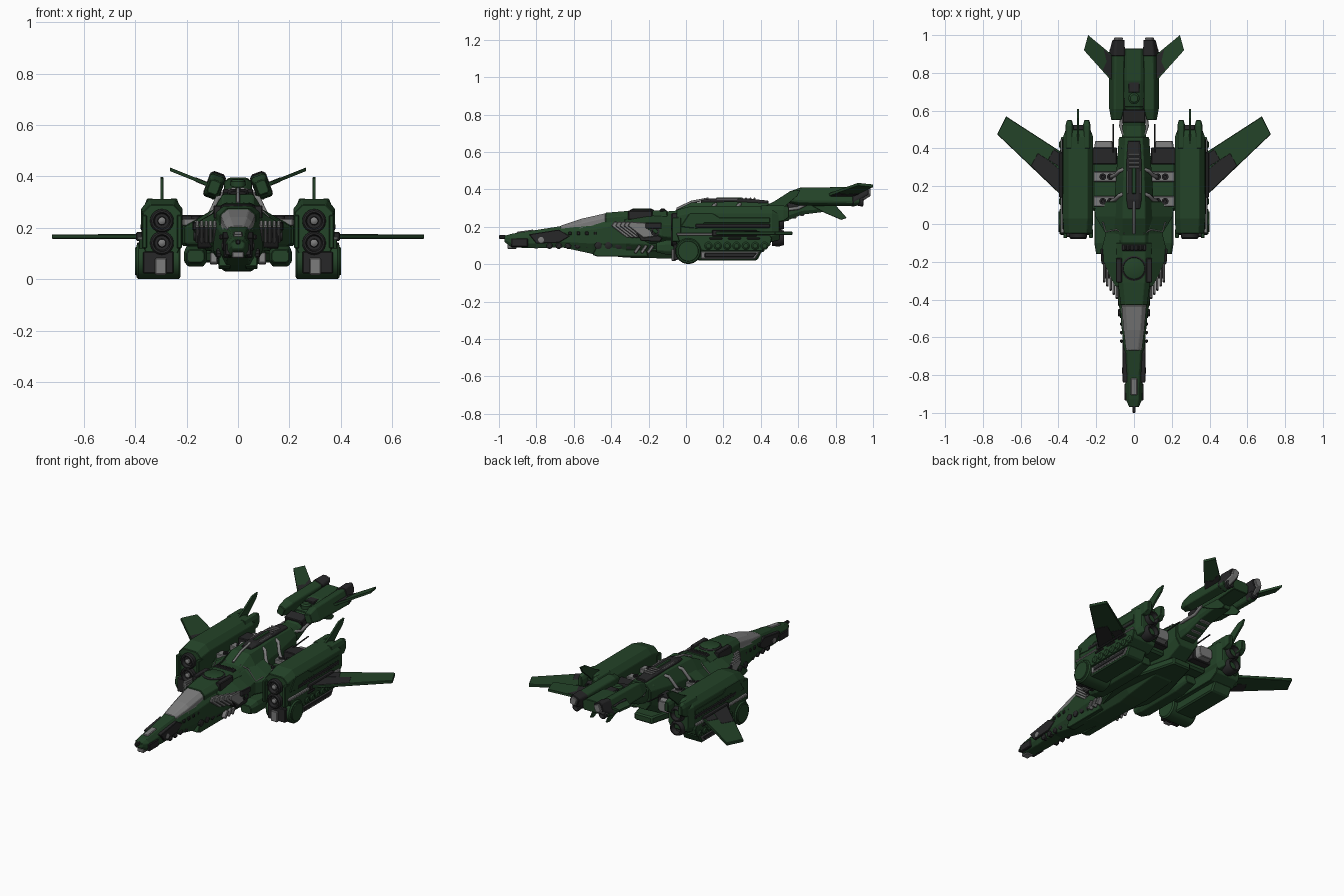
import bpy, bmesh, math
from mathutils import Matrix, Vector


def material(name, c):
    m = bpy.data.materials.new(name)
    m.diffuse_color = (*c, 1)
    return m


GREEN = material("green", (0.017, 0.056, 0.021))
DARK = material("dark", (0.02, 0.02, 0.021))
GREY = material("grey", (0.2, 0.2, 0.2))


def finish(name, bm, mat, mirror=True, bevel=0.0, smooth=False):
    bmesh.ops.recalc_face_normals(bm, faces=bm.faces)
    me = bpy.data.meshes.new(name)
    bm.to_mesh(me)
    bm.free()
    me.materials.append(mat)
    if smooth:
        me.shade_smooth()
        me.set_sharp_from_angle(angle=math.radians(35))
    ob = bpy.data.objects.new(name, me)
    bpy.context.collection.objects.link(ob)
    if bevel:
        b = ob.modifiers.new("bevel", 'BEVEL')
        b.width, b.segments = bevel, 1
    if mirror:
        ob.modifiers.new("mirror", 'MIRROR').use_mirror_merge = False
    return ob


def skin(bm, rings):
    rings = [[bm.verts.new(p) for p in r] for r in rings]
    n = len(rings[0])
    for a, b in zip(rings, rings[1:]):
        for i in range(n):
            bm.faces.new((a[i], a[(i + 1) % n], b[(i + 1) % n], b[i]))
    bm.faces.new(rings[0])
    bm.faces.new(rings[-1])


def loft(name, secs, mat=GREEN, cx=0, mirror=False, roll=0, cz=0, bevel=0.003):
    """Octagonal hull: (y, half widths top/mid/bottom, z top/upper/lower/bottom)."""
    R = Matrix.Rotation(math.radians(roll), 3, 'Y')
    c = Vector((cx, 0, cz))
    rings = []
    for y, wt, wm, wb, zt, zu, zl, zb in secs:
        half = [(wt, zt), (wm, zu), (wm, zl), (wb, zb)]
        pts = half + [(-x, z) for x, z in reversed(half)]
        rings.append([c + R @ (Vector((cx + x, y, z)) - c) for x, z in pts])
    bm = bmesh.new()
    skin(bm, rings)
    return finish(name, bm, mat, mirror, bevel)


def prism(name, pts, a, b, axis='X', mat=GREEN, mirror=True, bevel=0.003):
    """Extruded outline: axis X takes (y,z) points, Z takes (x,y) points."""
    put = (lambda p, h: (h, *p)) if axis == 'X' else (lambda p, h: (*p, h))
    bm = bmesh.new()
    skin(bm, [[put(p, h) for p in pts] for h in (a, b)])
    return finish(name, bm, mat, mirror, bevel)


def box(name, c, d, mat=GREEN, mirror=True, rot=(0, 0, 0), bevel=0.004):
    bm = bmesh.new()
    M = Matrix.Translation(c)
    for ang, ax in zip(rot, 'XYZ'):
        M = M @ Matrix.Rotation(math.radians(ang), 4, ax)
    bmesh.ops.create_cube(bm, size=1, matrix=M @ Matrix.Diagonal((*d, 1)))
    return finish(name, bm, mat, mirror, bevel)


def lathe(name, c, prof, axis='Y', mat=GREEN, mirror=True, n=20):
    """Turned part: (radius, distance along axis) profile."""
    rings = []
    for r, d in prof:
        ring = []
        for i in range(n):
            t = 2 * math.pi * i / n
            u, v = r * math.cos(t), r * math.sin(t)
            ring.append(Vector(c) + Vector({'X': (d, u, v), 'Y': (u, d, v), 'Z': (u, v, d)}[axis]))
        rings.append(ring)
    bm = bmesh.new()
    skin(bm, rings)
    return finish(name, bm, mat, mirror, smooth=True)


def pipe(name, pts, r, mat=GREY):
    cu = bpy.data.curves.new(name, 'CURVE')
    cu.dimensions, cu.bevel_depth, cu.bevel_resolution, cu.use_fill_caps = '3D', r, 2, True
    s = cu.splines.new('POLY')
    s.points.add(len(pts) - 1)
    for q, p in zip(s.points, pts):
        q.co = (*p, 1)
    cu.materials.append(mat)
    ob = bpy.data.objects.new(name, cu)
    bpy.context.collection.objects.link(ob)
    ob.modifiers.new("mirror", 'MIRROR').use_mirror_merge = False


# Fuselage from nose to the tail root
loft("fuselage", [
    (-.97, .015, .025, .018, .152, .145, .13, .118), (-.93, .024, .042, .03, .163, .14, .11, .09),
    (-.80, .027, .048, .035, .183, .15, .11, .085), (-.66, .035, .055, .04, .205, .17, .12, .09),
    (-.50, .048, .07, .045, .235, .185, .11, .055), (-.32, .055, .095, .05, .27, .22, .11, .035),
    (-.06, .06, .11, .05, .285, .24, .10, .03), (.03, .06, .11, .06, .33, .25, .10, .035),
    (.25, .055, .095, .06, .335, .26, .11, .06), (.46, .045, .08, .05, .325, .29, .21, .17)])
# Nose tip, sensors and side panels
box("nose_probe", (0, -.98, .145), (.018, .04, .02), DARK, False)
box("nose_jaw", (0, -.93, .095), (.045, .05, .025), GREY, False)
box("nose_cheek", (.035, -.89, .115), (.03, .09, .045), DARK)
box("nose_panel", (0, -.86, .172), (.035, .09, .015), GREY, False, (8, 0, 0))
prism("nose_side_panel", [(-.84, .16), (-.68, .185), (-.62, .15), (-.68, .115), (-.8, .11)], .035, .06, mat=DARK)
lathe("nose_sensor", (.05, -.775, .13), [(.016, 0), (.016, .012), (.008, .014)], 'X', GREY, n=12)
for i in range(5):
    lathe("chin_roller", (.03, -.73 + i * .05, .098), [(.017, 0), (.017, .022), (.01, .027)], 'X', DARK, n=10)
for i in range(4):
    box("cockpit_side_rib", (.066, -.62 + i * .045, .165), (.014, .018, .02), DARK)
# Canopy
loft("canopy", [(-.67, .02, .042, .045, .206, .2, .19, .18), (-.56, .034, .055, .06, .243, .22, .2, .19),
                (-.43, .042, .066, .07, .272, .25, .22, .2)], GREY)
loft("canopy_fairing", [(-.43, .045, .07, .075, .275, .25, .22, .18), (-.31, .055, .085, .09, .285, .26, .22, .18),
                        (-.1, .06, .095, .10, .287, .26, .22, .18)])
# Dorsal turret ring and dark shoulder boxes
lathe("turret_ring", (0, -.235, .28), [(.066, 0), (.066, .008), (.058, .013), (.0551, .009)], 'Z', DARK, False, 24)
lathe("turret_cap", (0, -.235, .28), [(.056, 0), (.056, .014), (.05, .017)], 'Z', GREEN, False, 24)
box("shoulder_box", (.08, -.245, .262), (.032, .13, .05), DARK)
box("turret_grille", (0, -.125, .286), (.13, .035, .012), DARK, False)
for i in range(3):
    box("turret_grille_block", (i * .022, -.125, .291), (.013, .025, .014), DARK)
# Sloped shoulders with slatted intakes
loft("shoulders", [(-.33, .06, .10, .07, .255, .225, .2, .12), (-.2, .08, .17, .10, .265, .215, .19, .11),
                   (-.13, .08, .17, .12, .265, .215, .15, .11), (-.05, .08, .15, .12, .27, .21, .14, .11),
                   (.04, .09, .205, .16, .275, .205, .14, .11), (.12, .09, .215, .17, .275, .205, .14, .11)])
prism("intake_housing", [(-.29, .205), (-.16, .205), (-.1, .18), (-.14, .12), (-.24, .125)], .08, .158, mat=DARK)
prism("shoulder_edge", [(.1, -.3), (.173, -.205), (.178, -.13), (.165, -.13), (.16, -.2), (.1, -.28)], .19, .222, 'Z', DARK)
for i in range(5):
    y = -.4 + i * .022
    prism("intake_slat", [(y, .205), (y + .015, .228), (y + .1, .222), (y + .16, .15), (y + .085, .14)],
          .083 + i * .017, .097 + i * .017, mat=GREY, bevel=.004)
for i in range(3):
    box("lower_chevron", (.094, -.26 + i * .035, .08), (.03, .018, .05), GREY, rot=(-35, 0, 0))
lathe("shoulder_port", (.16, -.165, .175), [(.024, 0), (.024, .014), (.014, .014), (.012, .004)], 'X', DARK, n=14)
# Lower hull pods and belly
prism("lower_pod", [(-.5, .05), (-.47, .11), (-.4, .145), (-.3, .14), (-.22, .09), (-.2, .04), (-.47, .04)], .03, .075)
for i in range(4):
    lathe("lower_pod_boss", (.068, -.47 + i * .055, .1), [(.02, 0), (.02, .014), (.012, .018)], 'X', DARK, n=10)
prism("belly_plate", [(.035, -.4), (.06, -.25), (.14, 0), (.14, .12), (.06, .42), (-.06, .42), (-.14, .12),
                      (-.14, 0), (-.06, -.25), (-.035, -.4)], .065, .11, 'Z', mirror=False, bevel=.008)
loft("side_belly_pod", [(-.16, .025, .035, .025, .115, .1, .075, .065), (-.1, .035, .045, .03, .13, .105, .07, .05),
                        (.2, .035, .045, .03, .13, .105, .07, .05), (.3, .025, .035, .025, .12, .1, .08, .07)],
     cx=.165, mirror=True)
# Bridges joining hull and engine nacelles
box("nacelle_bridge", (.15, .215, .17), (.15, .29, .08), GREEN, bevel=.012)
box("rear_bridge", (.155, .36, .205), (.13, .09, .09), DARK)
loft("rear_bridge_vent", [(.38, .045, .055, .045, .25, .235, .18, .165), (.44, .035, .045, .035, .24, .225, .19, .175)],
     GREY, .16, True)
for y in (.12, .25):
    box("mount_block", (.15, y, .222), (.13, .055, .03), GREY)
    for x in (.125, .165):
        lathe("mount_bolt", (x, y, .234), [(.018, 0), (.018, .012), (.009, .012), (.008, .006)], 'Z', DARK, n=14)
    pipe("mount_hose", [(.055, y + .04, .32), (.08, y + .03, .315), (.1, y + .01, .27), (.12, y, .235)], .01)
pipe("rear_antenna", [(.11, .38, .25), (.11, .53, .262)], .004, DARK)
pipe("edge_trim", [(.05, -.05, .29), (.09, -.03, .27), (.15, -.04, .212), (.165, .01, .225)], .004)
# Dorsal spine machinery
loft("spine_cover", [(.08, .02, .032, .04, .342, .338, .32, .31), (.13, .025, .04, .045, .352, .345, .32, .31),
                     (.32, .025, .04, .045, .352, .345, .32, .31), (.44, .02, .032, .04, .34, .335, .32, .3)], DARK)
box("spine_channel", (0, .23, .35), (.022, .14, .012), GREEN, False)
box("spine_rail", (.033, .22, .348), (.01, .12, .014), GREY)
for i in range(4):
    box("spine_rib", (0, .3 + i * .022, .35), (.06, .012, .012), GREY, False)
pipe("spine_pipe", [(0, -.05, .295), (0, .03, .333), (0, .12, .35)], .007)
# Engine nacelles
N = .296
loft("nacelle", [(-.05, .045, .075, .06, .29, .26, .13, .10), (.03, .05, .08, .065, .312, .275, .14, .11),
                 (.46, .05, .08, .065, .312, .275, .15, .12), (.5, .04, .065, .05, .3, .265, .16, .13)], cx=N, mirror=True)
for x in (.25, .342):
    loft("nacelle_prong", [(.4, .012, .021, .02, .314, .29, .25, .22), (.52, .012, .021, .02, .314, .29, .25, .23),
                           (.55, .008, .013, .013, .305, .285, .26, .25)], GREEN, x, True)
    box("nacelle_front_cheek", (x + (.022 if x > N else -.022), -.05, .185), (.02, .05, .13), GREEN)
for z in (.227, .141):
    lathe("front_thruster", (N, -.08, z), [(.03, .06), (.046, .05), (.046, .008), (.04, 0), (.033, 0), (.028, .02),
                                          (.017, .02), (.012, .006), (.004, .004)], mat=DARK, n=24)
    lathe("thruster_hub", (N, -.08, z), [(.015, .015), (.015, .006), (.006, 0)], mat=GREY, n=14)
    lathe("rear_nozzle", (N, .48, z), [(.044, -.02), (.046, .02), (.038, .045), (.031, .045), (.025, .015), (.008, .01)],
          mat=DARK, n=24)
prism("nacelle_fin", [(.41, .305), (.47, .335), (.56, .392), (.61, .397), (.595, .365), (.53, .31), (.5, .28)],
      N - .006, N + .006, mat=GREEN, bevel=.001)
box("nacelle_side_groove", (.374, .25, .205), (.012, .4, .022), DARK)
box("nacelle_rail", (.38, .2, .16), (.02, .5, .014), GREY)
prism("nacelle_side_armor", [(-.03, .2), (.02, .275), (.14, .275), (.18, .25), (.45, .25), (.45, .22), (.1, .22), (.06, .19)],
      .37, .378)
# Lower pods beneath the nacelles
prism("under_pod", [(-.05, .165), (.44, .165), (.46, .14), (.45, .1), (.4, .07), (.1, .07), (-.03, .1)], .225, .386)
lathe("pod_drum", (.31, .012, .07), [(.06, -.087), (.069, -.08), (.069, .077), (.063, .085), (.055, .085), (.053, .09)],
      'X', n=28)
box("pod_front_plate", (.3, -.066, .05), (.045, .025, .065), GREY)
box("pod_front_frame", (.31, -.055, .065), (.12, .025, .085), DARK)
prism("missile_bay", [(.06, .02), (.38, .02), (.41, .075), (.06, .085)], .25, .375, mat=GREEN, bevel=.008)
prism("missile_bay_trim", [(.08, .028), (.37, .028), (.395, .068), (.08, .068)], .36, .38, mat=GREY, bevel=.004)
prism("missile_bay_slot", [(.1, .037), (.36, .037), (.38, .06), (.1, .06)], .37, .383, mat=DARK)
for i in range(7):
    lathe("pod_boss", (.378, .12 + i * .05, .098), [(.021, 0), (.021, .012), (.013, .018)], 'X', GREEN, n=10)
for i in range(3):
    box("pod_light_bar", (.388, .16 + i * .1, .138), (.01, .07, .012), DARK)
# Main wings with dark inset panel
prism("wing", [(.36, .13), (.4, .165), (.725, .475), (.677, .57), (.36, .365)], .157, .175, 'Z')
prism("wing_panel", [(.37, .15), (.41, .178), (.545, .308), (.51, .375), (.455, .34), (.37, .27)],
      .156, .1765, 'Z', DARK, bevel=.001)
prism("wing_rear_panel", [(.39, .3), (.455, .34), (.425, .395), (.38, .365)], .156, .1765, 'Z', DARK, bevel=.001)
box("wing_root", (.383, .26, .166), (.026, .24, .035), DARK)
# Tail boom
loft("tail_boom", [(.4, .04, .07, .05, .325, .3, .24, .2), (.52, .035, .06, .045, .32, .3, .25, .225),
                   (.62, .03, .05, .04, .35, .33, .285, .265), (.78, .03, .05, .04, .375, .35, .3, .285)])
box("boom_collar", (0, .575, .32), (.12, .07, .05), DARK, False, (12, 0, 0))
lathe("boom_knob", (0, .665, .355), [(.03, 0), (.03, .025), (.02, .033)], 'Z', GREEN, False, 12)
box("boom_block", (0, .73, .372), (.06, .07, .03), DARK, False)
loft("tail_deck", [(.62, .03, .05, .045, .355, .345, .325, .31), (.76, .035, .055, .05, .39, .375, .33, .31),
                   (.93, .035, .055, .05, .395, .38, .34, .325)])
pipe("boom_hose", [(.05, .46, .3), (.07, .52, .29), (.06, .6, .3), (.06, .66, .33)], .009)
for i in range(4):
    box("boom_underside_rib", (0, .5 + i * .04, .23 + i * .013), (.07, .02, .025), GREY, False)
# Tail engines, tilted inward at the top
T = dict(cx=.092, mirror=True, roll=-20, cz=.362)
loft("tail_engine", [(.55, .014, .022, .016, .385, .38, .34, .33), (.61, .022, .03, .024, .405, .397, .33, .318),
                     (.9, .022, .03, .024, .41, .402, .325, .314), (.93, .018, .026, .02, .405, .395, .33, .32)], **T)
loft("tail_engine_band", [(.89, .024, .033, .026, .414, .405, .322, .311), (.975, .02, .028, .024, .418, .41, .375, .365)],
     DARK, **T)
loft("tail_nozzle", [(.92, .014, .022, .016, .395, .385, .335, .325), (.987, .014, .02, .016, .415, .408, .38, .37)],
     GREY, **T)
lathe("tail_thruster", (.09, .92, .335), [(.024, 0), (.026, .025), (.018, .03), (.014, .012)], mat=DARK, n=16)
# Tail fins, raised outward, and small ventral fins
for name, mat, outline, t in (
        ("tail_fin", GREEN, [(.11, .76), (.135, .775), (.265, .92), (.243, 1.0), (.11, .89)], .007),
        ("tail_fin_panel", DARK, [(.12, .77), (.165, .815), (.145, .86), (.16, .925), (.12, .89)], .009)):
    bm = bmesh.new()
    skin(bm, [[(x, y, .366 + (x - .11) * .4 + h) for x, y in outline] for h in (-t, t)])
    finish(name, bm, mat)
prism("ventral_fin", [(.66, .32), (.8, .315), (.86, .247), (.83, .237), (.74, .275)], .05, .058, bevel=.002)
